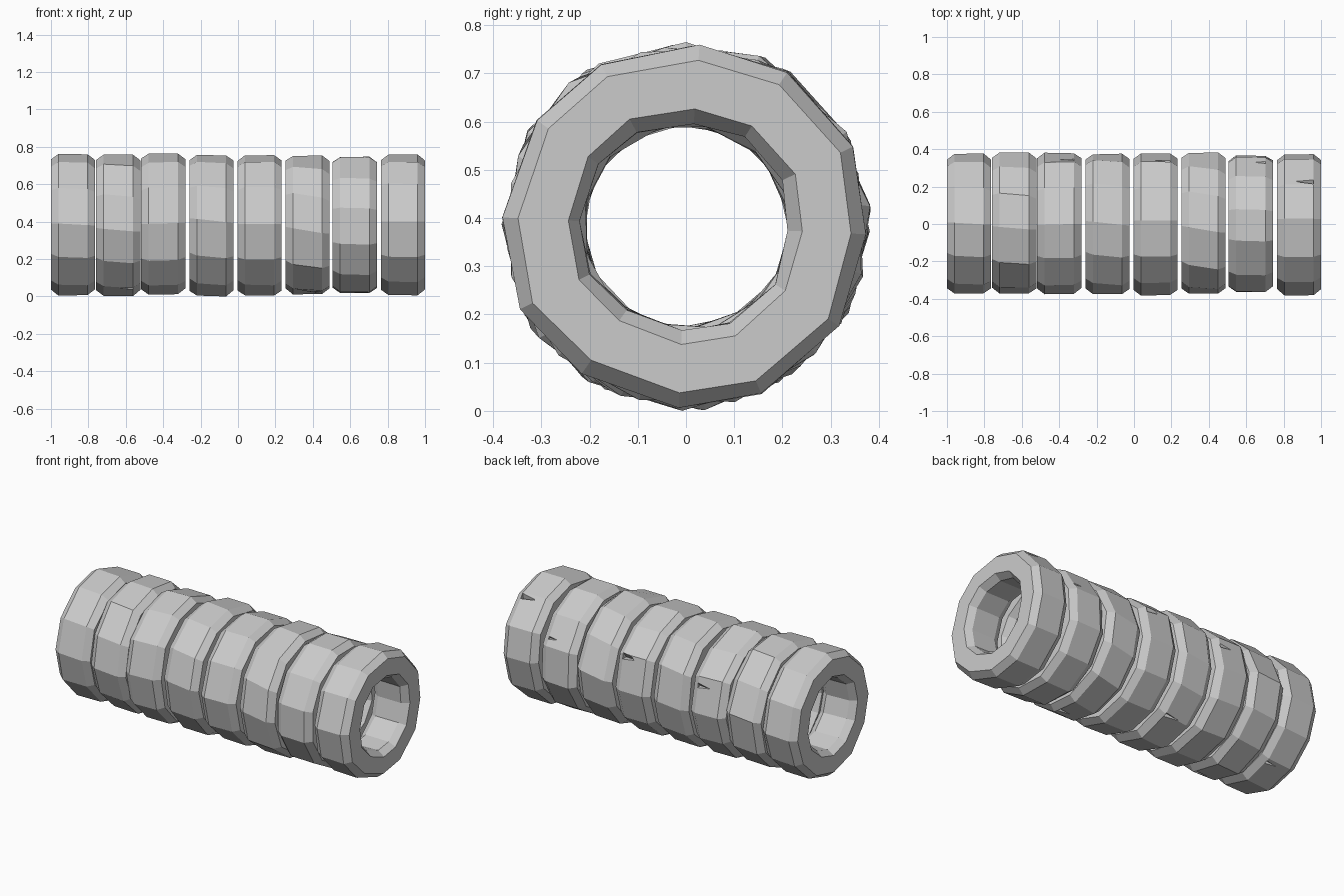
import bpy
import bmesh
import math
import random
from mathutils import Vector

random.seed(4)
SIDES = 12
WIDTH = 0.236
AXIS_Z = 0.388

cube = bpy.data.objects.get("Cube")
if cube:
    bpy.data.objects.remove(cube)

grey = bpy.data.materials.new("stone_grey")
grey.use_nodes = True
grey.diffuse_color = (0.6, 0.6, 0.6, 1)
grey.node_tree.nodes["Principled BSDF"].inputs["Base Color"].default_value = (0.6, 0.6, 0.6, 1)

# Cross-section of one ring: offset along the axis, radius
HALF = WIDTH / 2
BEVEL = HALF - 0.04
PROFILE = [(-HALF, 0.348), (-BEVEL, 0.377), (BEVEL, 0.377), (HALF, 0.348),
           (HALF, 0.245), (BEVEL, 0.217), (-BEVEL, 0.217), (-HALF, 0.245)]


def around(x, radius, degrees):
    """Point around the long axis, 0 at the front and 90 at the top."""
    a = math.radians(degrees)
    return Vector((x, -radius * math.cos(a), AXIS_Z + radius * math.sin(a)))


def mesh_object(name, bm):
    bmesh.ops.recalc_face_normals(bm, faces=bm.faces)
    mesh = bpy.data.meshes.new(name)
    bm.to_mesh(mesh)
    bm.free()
    mesh.materials.append(grey)
    obj = bpy.data.objects.new(name, mesh)
    bpy.context.collection.objects.link(obj)
    return obj


def make_ring(name, x, phase, twist):
    """Uneven twelve-sided ring with bevelled rims."""
    bm = bmesh.new()
    rows = []
    for i in range(SIDES):
        swell = random.uniform(-0.007, 0.007)
        turn = random.uniform(-2, 2)
        row = []
        for offset, radius in PROFILE:
            angle = phase + turn + i * 360 / SIDES + twist * offset / WIDTH
            r = radius + swell + random.uniform(-0.003, 0.003)
            row.append(bm.verts.new(around(x + offset, r, angle)))
        rows.append(row)
    count = len(PROFILE)
    for i in range(SIDES):
        a, b = rows[i], rows[(i + 1) % SIDES]
        for j in range(count):
            k = (j + 1) % count
            bm.faces.new((a[j], a[k], b[k], b[j]))
    return mesh_object(name, bm)


def chip(ring, x, angle):
    """Cut a small wedge-shaped chip out of the outer wall."""
    bm = bmesh.new()
    end = x + BEVEL
    points = [around(x - 0.02, 0.375, angle), around(end, 0.4, angle - 4),
              around(end, 0.4, angle + 4), around(end, 0.345, angle)]
    verts = [bm.verts.new(p) for p in points]
    for skip in range(4):
        bm.faces.new([v for i, v in enumerate(verts) if i != skip])
    cutter = mesh_object("chip_cutter", bm)
    cutter.hide_render = True
    mod = ring.modifiers.new("chip", "BOOLEAN")
    mod.operation = "DIFFERENCE"
    mod.solver = "EXACT"
    mod.object = cutter
    bpy.context.view_layer.objects.active = ring
    bpy.ops.object.modifier_apply(modifier=mod.name)
    bpy.data.objects.remove(cutter)


# Rings in a row: start, turn, twist and chip direction
RINGS = [(-1.0, 2, -2, -115), (-0.758, -4, -3, -65), (-0.518, 1, 1, 158),
         (-0.26, 2, -4, -120), (-0.003, 1, 0, 152), (0.254, -6, -6, -75),
         (0.506, 14, -1, 155), (0.764, 4, 0, 127)]
rings = []
for n, (start, phase, twist, chip_angle) in enumerate(RINGS, 1):
    centre = start + HALF
    ring = make_ring(f"ring_{n}", centre, phase, twist)
    chip(ring, centre, chip_angle)
    rings.append(ring)

# Rest the row on the ground
lowest = min(v.co.z for r in rings for v in r.data.vertices)
for ring in rings:
    for v in ring.data.vertices:
        v.co.z -= lowest
